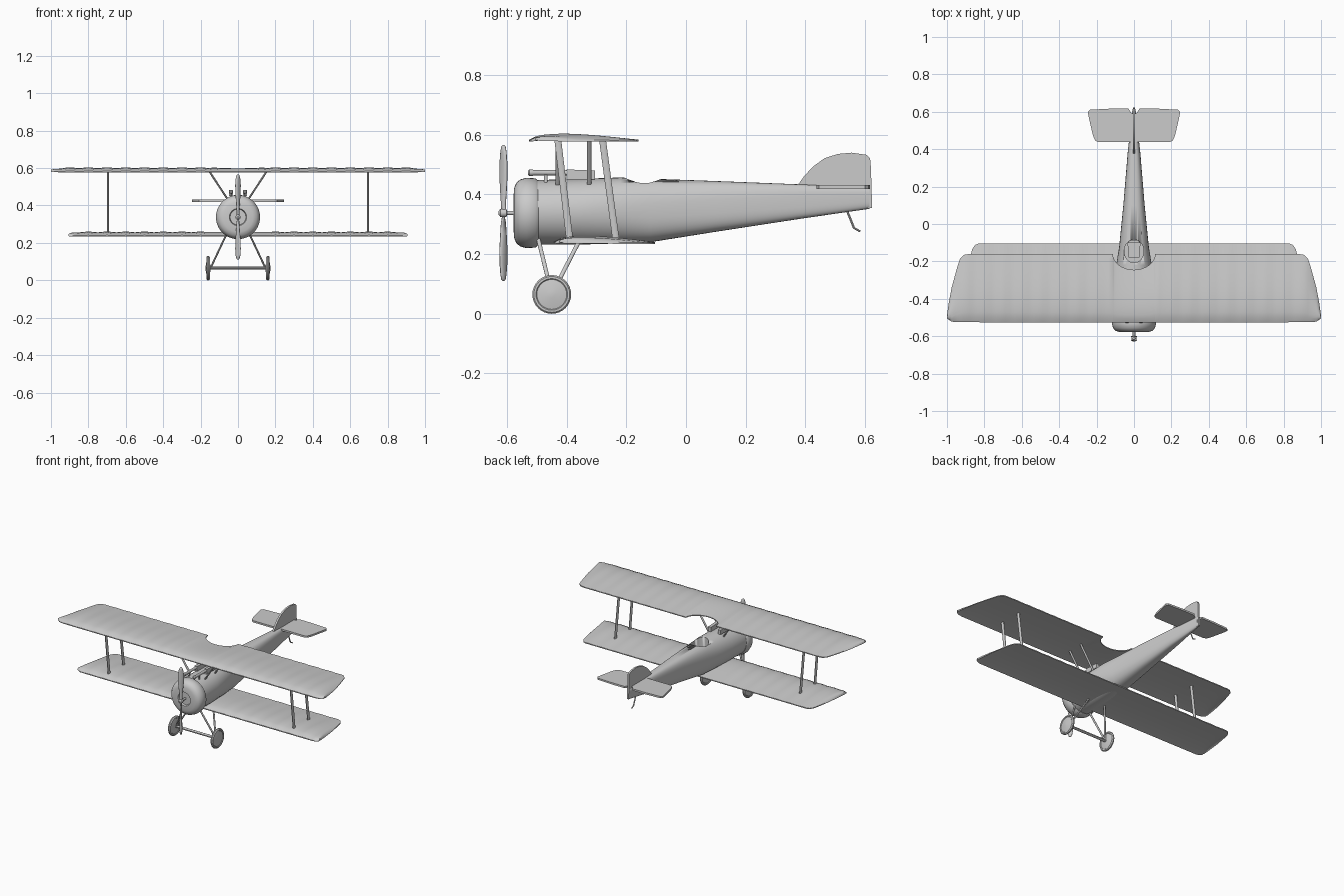
import bpy, bmesh, math
from mathutils import Vector

cube = bpy.data.objects.get("Cube")
if cube:
    bpy.data.objects.remove(cube, do_unlink=True)

grey = bpy.data.materials.new("plain_grey")
grey.use_nodes = True
grey.diffuse_color = (0.6, 0.6, 0.6, 1)
grey.node_tree.nodes["Principled BSDF"].inputs["Base Color"].default_value = (0.6, 0.6, 0.6, 1)
TAU = math.tau


def loft(name, rings, angle=35):
    """Skin a list of equal-length rings and cap both ends."""
    bm = bmesh.new()
    rows = [[bm.verts.new(p) for p in ring] for ring in rings]
    n = len(rows[0])
    for a, b in zip(rows, rows[1:]):
        for i in range(n):
            j = (i + 1) % n
            bm.faces.new((a[i], a[j], b[j], b[i]))
    bm.faces.new(rows[0])
    bm.faces.new(rows[-1])
    bmesh.ops.recalc_face_normals(bm, faces=bm.faces)
    mesh = bpy.data.meshes.new(name)
    bm.to_mesh(mesh)
    bm.free()
    ob = bpy.data.objects.new(name, mesh)
    bpy.context.collection.objects.link(ob)
    mesh.materials.append(grey)
    bpy.ops.object.select_all(action="DESELECT")
    ob.select_set(True)
    bpy.context.view_layer.objects.active = ob
    bpy.ops.object.shade_smooth_by_angle(angle=math.radians(angle))
    return ob


def lathe(name, profile, axis, centre, n=32):
    """Spin (radius, offset) pairs about the x or y axis."""
    rings = []
    for r, d in profile:
        ring = []
        for i in range(n):
            c, s = r * math.cos(TAU * i / n), r * math.sin(TAU * i / n)
            ring.append(Vector(centre) + Vector((d, c, s) if axis == "x" else (c, d, s)))
        rings.append(ring)
    return loft(name, rings)


def strut(name, points, wide, deep, n=10):
    """Rod through points, oval in section: wide across, deep fore and aft."""
    points = [Vector(p) for p in points]
    along = (points[-1] - points[0]).normalized()
    ref = Vector((0, 1, 0)) if abs(along.y) < 0.9 else Vector((0, 0, 1))
    side = along.cross(ref).normalized()
    fore = side.cross(along)
    rings = [[p + side * wide * math.cos(TAU * i / n) + fore * deep * math.sin(TAU * i / n)
              for i in range(n)] for p in points]
    return loft(name, rings)


def plate(name, outline, place, half):
    """Thin flat part from an outline, placed by a function of (a, b, offset)."""
    return loft(name, [[place(a, b, d) for a, b in outline] for d in (-half, half)])


def lerp(table, x):
    for (x0, v0), (x1, v1) in zip(table, table[1:]):
        if x <= x1:
            return v0 + (v1 - v0) * max(0, x - x0) / (x1 - x0)
    return table[-1][1]


# Wings: cambered sections with gentle rib ripple
def wing(name, lead, trail, z, cutout=0):
    straight = trail[1][0]
    xs = [cutout * math.sin(math.pi / 2 * i / 8) for i in range(9)] if cutout else [0, 0.1]
    x = xs[-1] + 0.025
    while x < straight - 0.01:
        xs.append(x)
        x += 0.025
    xs += [p[0] for p in trail[1:]]
    full = trail[0][1] - lead[0][1]
    steps = [i / 14 for i in range(15)]
    rings = []
    for x in [-v for v in reversed(xs[1:])] + xs:
        ax = abs(x)
        y0, y1 = lerp(lead, ax), lerp(trail, ax)
        if cutout and ax < cutout:
            y1 -= 0.085 * math.sqrt(1 - (ax / cutout) ** 2)
        k = min(1, 0.4 + 0.6 * (y1 - y0) / full)
        rib = 0.0015 * math.cos(TAU * ax / 0.1) if ax > 0.15 else 0
        top = [(x, y0 + (y1 - y0) * u, z + k * (0.003 + (0.019 + rib) * math.sin(math.pi * u ** 0.6))
                + rib * 0.7) for u in steps]
        low = [(x, y0 + (y1 - y0) * u, z - k * (0.003 - 0.008 * math.sin(math.pi * u ** 0.8)))
               for u in reversed(steps)]
        rings.append(top + low)
    return loft(name, rings, 50)


wing("upper_wing", [(0, -0.527), (0.97, -0.525), (1, -0.505)],
     [(0, -0.16), (0.88, -0.16), (0.91, -0.165), (0.93, -0.185), (0.945, -0.23),
      (0.975, -0.34), (0.99, -0.42), (1, -0.49)], 0.58, 0.113)
wing("lower_wing", [(0, -0.445), (0.88, -0.443), (0.907, -0.425)],
     [(0, -0.104), (0.83, -0.104), (0.85, -0.112), (0.865, -0.135), (0.875, -0.175),
      (0.89, -0.26), (0.9, -0.34), (0.907, -0.41)], 0.237)


# Fuselage: round at the nose, boxier and narrow at the tail
def body_ring(y, half, top, low, power, n=40):
    mid, tall = (top + low) / 2, (top - low) / 2
    ring = []
    for i in range(n):
        c, s = math.cos(TAU * i / n), math.sin(TAU * i / n)
        ring.append((half * math.copysign(abs(c) ** (2 / power), c), y,
                     mid + tall * math.copysign(abs(s) ** (2 / power), s)))
    return ring


fuselage = loft("fuselage", [body_ring(*s) for s in (
    (-0.51, 0.108, 0.448, 0.232, 2), (-0.36, 0.106, 0.452, 0.232, 2),
    (-0.22, 0.095, 0.457, 0.236, 2.2), (-0.12, 0.079, 0.453, 0.24, 2.5),
    (0.1, 0.057, 0.445, 0.275, 2.9), (0.38, 0.034, 0.434, 0.318, 3.2),
    (0.615, 0.008, 0.424, 0.352, 3))])

# Cockpit opening and seat
cutter = strut("cockpit_cutter", [(0, -0.145, 0.34), (0, -0.145, 0.6)], 0.052, 0.062, 28)
cut = fuselage.modifiers.new("cockpit", "BOOLEAN")
cut.operation, cut.object, cut.solver = "DIFFERENCE", cutter, "EXACT"
bpy.context.view_layer.objects.active = fuselage
bpy.ops.object.modifier_apply(modifier="cockpit")
bpy.data.objects.remove(cutter, do_unlink=True)
plate("seat", [(-0.03, -0.18), (0.03, -0.18), (0.035, -0.09), (-0.035, -0.09)],
      lambda a, b, d: (a, b, 0.375 + d), 0.012)
plate("seat_back", [(-0.034, 0.37), (0.034, 0.37), (0.026, 0.43), (-0.026, 0.43)],
      lambda a, b, d: (a, -0.094 + d, b), 0.006)

# Engine cowl and propeller
HUB = 0.338
lathe("engine_cowl", [(0.108, -0.495), (0.116, -0.505), (0.118, -0.535), (0.112, -0.556),
                      (0.1, -0.57), (0.08, -0.577), (0.046, -0.578), (0.042, -0.566)],
      "y", (0, 0, HUB), 40)
lathe("propeller_shaft", [(0.007, -0.56), (0.007, -0.6), (0.014, -0.602), (0.014, -0.622),
                          (0.006, -0.628)], "y", (0, 0, HUB), 16)
blade = [(0, 0.009), (0.03, 0.009), (0.07, 0.013), (0.12, 0.018), (0.17, 0.019),
         (0.205, 0.015), (0.222, 0.009), (0.228, 0.003)]
prop = []
for h, c in [(-h, c) for h, c in reversed(blade[1:])] + blade:
    t = math.copysign(math.radians(58 - 110 * abs(h)), h)
    ring = []
    for i in range(12):
        a, b = c * math.cos(TAU * i / 12), min(c, 0.007) * math.sin(TAU * i / 12)
        ring.append((a * math.cos(t) - b * math.sin(t),
                     -0.612 + a * math.sin(t) + b * math.cos(t), HUB + h))
    prop.append(ring)
loft("propeller", prop, 60)

# Tail surfaces and skid
plate("fin_and_rudder", [(0.37, 0.425), (0.395, 0.46), (0.425, 0.493), (0.465, 0.522), (0.51, 0.536),
                         (0.555, 0.54), (0.605, 0.533), (0.617, 0.522), (0.62, 0.49), (0.624, 0.355),
                         (0.6, 0.352), (0.56, 0.41)],
      lambda a, b, d: (d, a, b), 0.006)
half_tail = [(0.19, 0.438), (0.208, 0.446), (0.22, 0.475), (0.244, 0.58), (0.246, 0.6),
             (0.235, 0.611), (0.12, 0.617), (0.03, 0.617), (0.012, 0.59)]
plate("tailplane", half_tail + [(-a, b) for a, b in reversed(half_tail)],
      lambda a, b, d: (a, b, 0.425 + d), 0.006)
strut("tail_skid", [(0, 0.54, 0.345), (0, 0.563, 0.288), (0, 0.584, 0.276)], 0.004, 0.004)

# Undercarriage axle
strut("axle", [(-0.16, -0.45, 0.065), (0.16, -0.45, 0.065)], 0.008, 0.01)

for s, tag in ((1, "left"), (-1, "right")):
    # Interplane and cabane struts
    for top, low, end in ((-0.43, -0.39, "front"), (-0.28, -0.235, "rear")):
        path = [(s * 0.695, top + (low - top) * t, 0.585 - 0.335 * t) for t in (0, 0.06, 0.94, 1)]
        strut(f"{tag}_{end}_wing_strut", path, 0.006, 0.012)
    for y, end in ((-0.43, "front"), (-0.325, "rear")):
        strut(f"{tag}_{end}_cabane_strut", [(s * 0.05, y, 0.425), (s * 0.155, y, 0.585)], 0.005, 0.008)
    # Wheels and legs
    lathe(f"{tag}_wheel", [(0.012, -0.013), (0.05, -0.006), (0.053, -0.009), (0.06, -0.009),
                           (0.065, -0.003), (0.065, 0.003), (0.06, 0.009), (0.053, 0.009),
                           (0.05, 0.006), (0.012, 0.013)], "x", (s * 0.16, -0.45, 0.065))
    for y, end in ((-0.495, "front"), (-0.355, "rear")):
        strut(f"{tag}_{end}_gear_leg", [(s * 0.06, y, 0.25), (s * 0.147, -0.45, 0.065)], 0.005, 0.007)
    # Machine guns on the nose deck
    lathe(f"{tag}_gun_barrel", [(0.006, -0.53), (0.011, -0.525), (0.011, -0.515), (0.009, -0.51),
                                (0.009, -0.39)], "y", (s * 0.037, 0, 0.473), 12)
    plate(f"{tag}_gun_body", [(-0.4, 0.45), (-0.305, 0.45), (-0.305, 0.48), (-0.4, 0.484)],
          lambda a, b, d: (s * 0.037 + d, a, b), 0.01)
    strut(f"{tag}_gun_mount", [(s * 0.037, -0.47, 0.43), (s * 0.037, -0.47, 0.47)], 0.004, 0.006)
